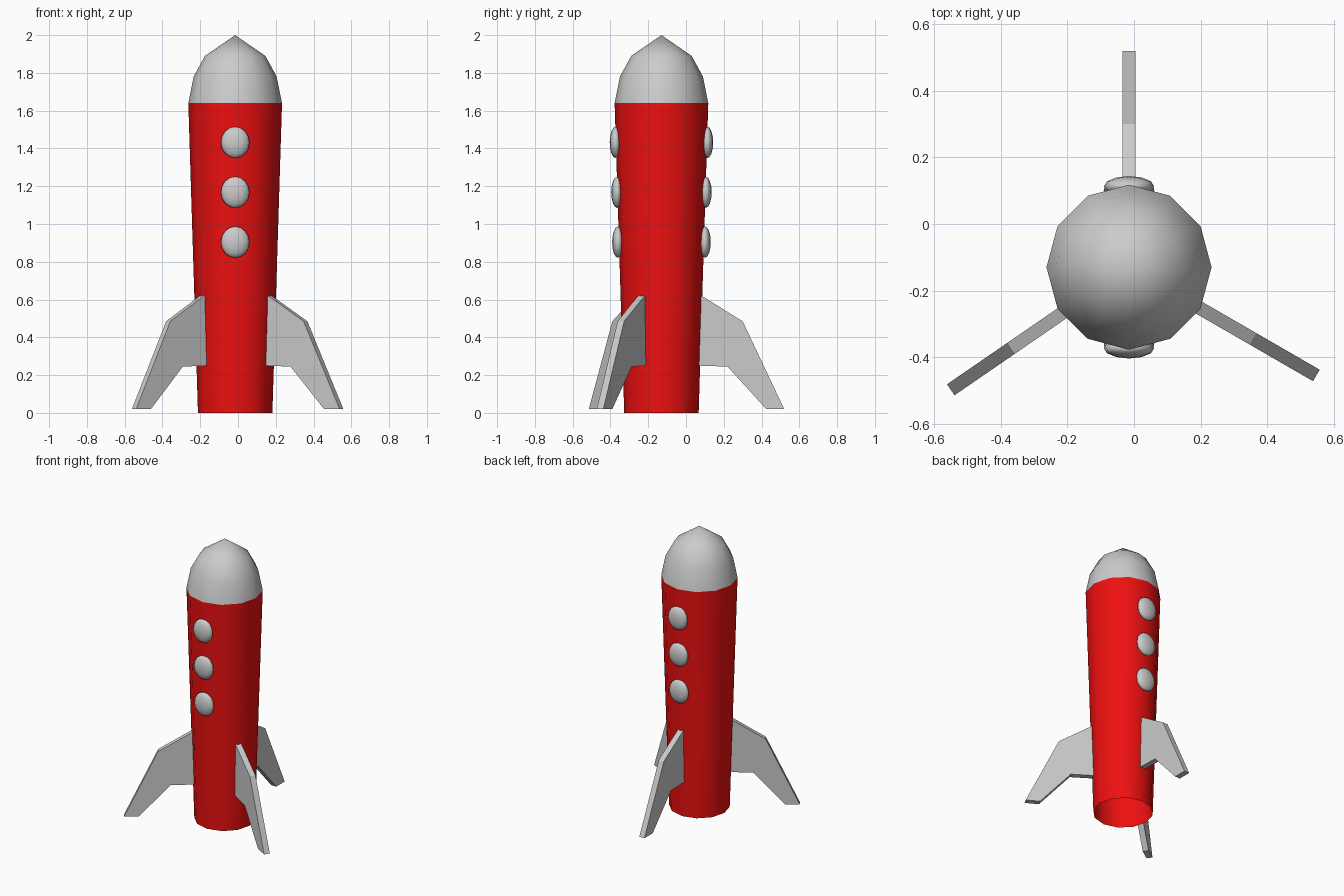
import bpy, bmesh
from math import radians, sin, cos, pi
from mathutils import Matrix, Vector

if "Cube" in bpy.data.objects:
    bpy.data.objects.remove(bpy.data.objects["Cube"])

AXIS = Vector((-0.015, -0.13, 0))   # centre line of the rocket
SIDES = 12

red = bpy.data.materials.new("red_paint")
red.diffuse_color = (0.85, 0.005, 0.005, 1)
red.use_nodes = True
red.node_tree.nodes["Principled BSDF"].inputs["Base Color"].default_value = red.diffuse_color


def finish(name, bm, smooth=False, material=None):
    bmesh.ops.recalc_face_normals(bm, faces=bm.faces)
    mesh = bpy.data.meshes.new(name)
    bm.to_mesh(mesh)
    bm.free()
    if smooth:
        mesh.shade_smooth()
    if material:
        mesh.materials.append(material)
    obj = bpy.data.objects.new(name, mesh)
    bpy.context.collection.objects.link(obj)
    return obj


def lathe(name, profile, material=None):
    """Revolve (radius, z) points; a zero radius closes to a tip."""
    bm = bmesh.new()
    rings = []
    for r, z in profile:
        n = SIDES if r > 0 else 1
        rings.append([bm.verts.new(AXIS + Vector((r * cos(2 * pi * i / SIDES), r * sin(2 * pi * i / SIDES), z)))
                      for i in range(n)])
    for a, b in zip(rings, rings[1:]):
        for i in range(SIDES):
            j = (i + 1) % SIDES
            top = [b[0]] if len(b) == 1 else [b[j], b[i]]
            bm.faces.new([a[i], a[j]] + top)
    return finish(name, bm, True, material)


# Open tapered hull and rounded nose
lathe("hull", [(0.197, 0), (0.248, 1.64)], red)
lathe("nose_cone", [(0.248, 1.64), (0.22, 1.78), (0.16, 1.89), (0, 2.0)])

# Portholes: flattened spheres on front and back
for side, label in ((-1, "front"), (1, "back")):
    for k, (z, reach) in enumerate(((1.432, 0.243), (1.168, 0.235), (0.904, 0.230))):
        bm = bmesh.new()
        bmesh.ops.create_uvsphere(bm, u_segments=12, v_segments=8, radius=1)
        bm.transform(Matrix.Translation(AXIS + Vector((0, side * reach, z)))
                     @ Matrix.Diagonal((0.076, 0.031, 0.083, 1)))
        finish(f"porthole_{label}_{k + 1}", bm, True)

# Three swept fins: (distance from axis, z) outline with thickness
FIN = [(0.205, 0.625), (0.43, 0.485), (0.65, 0.02), (0.555, 0.02), (0.35, 0.245), (0.195, 0.25)]
for k, angle in enumerate((90, -30, 214.5)):
    bm = bmesh.new()
    face = bm.faces.new([bm.verts.new((r, -0.02, z)) for r, z in FIN])
    ext = bmesh.ops.extrude_face_region(bm, geom=[face], use_keep_orig=True)
    bmesh.ops.translate(bm, vec=(0, 0.04, 0),
                        verts=[v for v in ext["geom"] if isinstance(v, bmesh.types.BMVert)])
    bm.transform(Matrix.Translation(AXIS) @ Matrix.Rotation(radians(angle), 4, "Z"))
    finish(f"fin_{k + 1}", bm)
